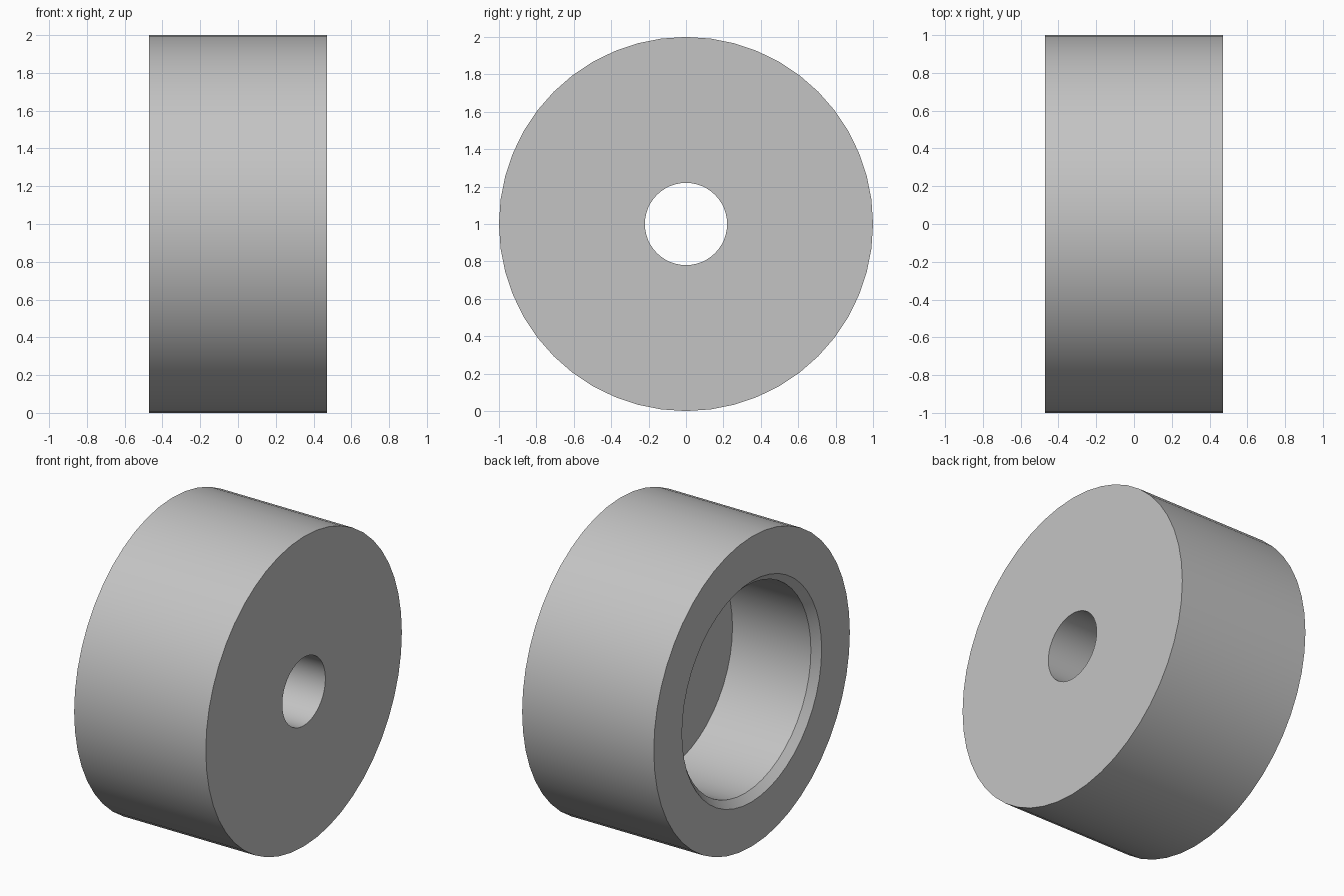
import bpy
import bmesh
import math

default_cube = bpy.data.objects.get("Cube")
if default_cube:
    bpy.data.objects.remove(default_cube, do_unlink=True)


def make_material(name, color):
    mat = bpy.data.materials.new(name)
    mat.use_nodes = True
    mat.diffuse_color = color
    mat.node_tree.nodes["Principled BSDF"].inputs["Base Color"].default_value = color
    return mat


def lathe_ring(name, profile, segments, center_z, material):
    """Revolve a closed (x, radius) profile around the x axis."""
    bm = bmesh.new()
    rings = []
    for i in range(segments):
        a = math.tau * i / segments
        rings.append([bm.verts.new((x, r * math.cos(a), r * math.sin(a)))
                      for x, r in profile])
    count = len(profile)
    for i, ring in enumerate(rings):
        after = rings[(i + 1) % segments]
        for j in range(count):
            k = (j + 1) % count
            bm.faces.new((ring[j], ring[k], after[k], after[j]))
    bmesh.ops.recalc_face_normals(bm, faces=bm.faces)
    mesh = bpy.data.meshes.new(name)
    bm.to_mesh(mesh)
    bm.free()
    mesh.materials.append(material)
    obj = bpy.data.objects.new(name, mesh)
    obj.location.z = center_z
    bpy.context.collection.objects.link(obj)
    bpy.ops.object.select_all(action='DESELECT')
    obj.select_set(True)
    bpy.context.view_layer.objects.active = obj
    bpy.ops.object.shade_smooth_by_angle(angle=math.radians(30))
    return obj


grey = make_material("plain grey", (0.55, 0.55, 0.55, 1))

# Main dimensions
half_width = 0.47
outer_radius = 1.0
hole_radius = 0.22
bore_radius = 0.667
chamfer = 0.045
floor_x = -half_width + 0.605

# Cup-shaped roller: small through hole on +x, chamfered wide bore on -x
profile = [
    (half_width, hole_radius),
    (half_width, outer_radius),
    (-half_width, outer_radius),
    (-half_width, bore_radius + chamfer),
    (-half_width + chamfer, bore_radius),
    (floor_x, bore_radius),
    (floor_x, hole_radius),
]
lathe_ring("roller_body", profile, 48, outer_radius, grey)
